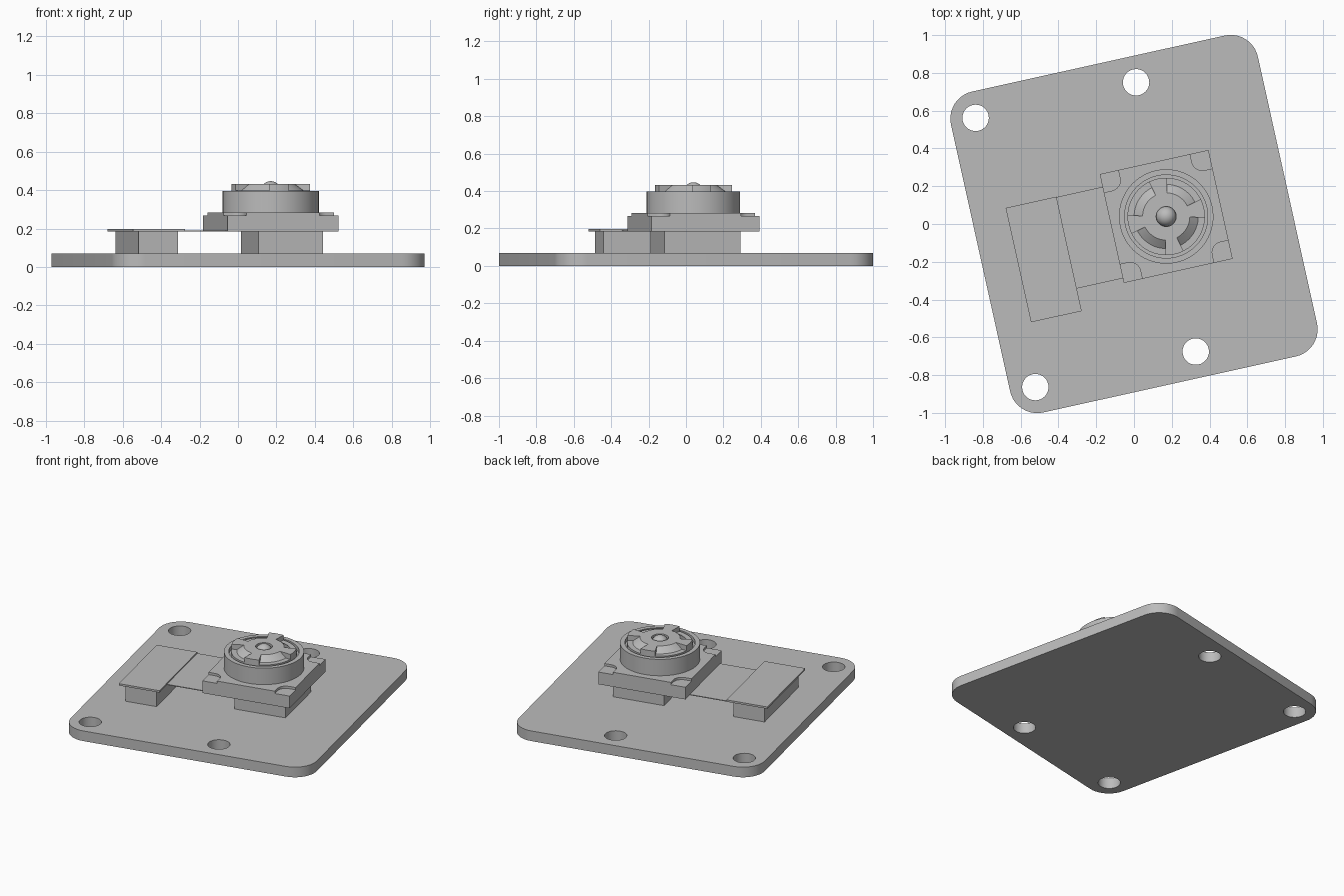
import bpy
import bmesh
from math import sin, cos, pi, radians
from mathutils import Vector

old = bpy.data.objects.get("Cube")
if old:
    bpy.data.objects.remove(old, do_unlink=True)

TURN = radians(12.5)          # whole assembly is turned about z
LENS = Vector((0.175, 0.002))  # lens axis

grey = bpy.data.materials.new("plain_grey")
grey.use_nodes = True
grey.diffuse_color = (0.5, 0.5, 0.5, 1)
grey.node_tree.nodes["Principled BSDF"].inputs["Base Color"].default_value = (0.5, 0.5, 0.5, 1)


def finish(name, bm):
    bmesh.ops.recalc_face_normals(bm, faces=bm.faces[:])
    mesh = bpy.data.meshes.new(name)
    bm.to_mesh(mesh)
    bm.free()
    mesh.materials.append(grey)
    obj = bpy.data.objects.new(name, mesh)
    obj.rotation_euler.z = TURN
    bpy.context.collection.objects.link(obj)
    mesh.shade_smooth()
    mesh.set_sharp_from_angle(angle=radians(30))
    return obj


def arc(centre, r, a0, a1, n):
    return [(centre[0] + r * cos(a0 + (a1 - a0) * i / n),
             centre[1] + r * sin(a0 + (a1 - a0) * i / n)) for i in range(n + 1)]


def circle(centre, r, n=32):
    return arc(centre, r, 0, 2 * pi, n)[:-1]


def prism(name, loops, z0, z1):
    """Solid from an outline plus optional hole loops."""
    bm = bmesh.new()
    caps = {z0: [], z1: []}
    for loop in loops:
        n = len(loop)
        low, high = ([bm.verts.new((x, y, z)) for x, y in loop] for z in (z0, z1))
        for z, ring in ((z0, low), (z1, high)):
            caps[z] += [bm.edges.new((ring[i], ring[(i + 1) % n])) for i in range(n)]
        for i in range(n):
            j = (i + 1) % n
            bm.faces.new((low[i], low[j], high[j], high[i]))
    for edges in caps.values():
        bmesh.ops.triangle_fill(bm, edges=edges, use_beauty=True, use_dissolve=False, normal=(0, 0, 1))
    return finish(name, bm)


def box(name, x0, x1, y0, y1, z0, z1):
    return prism(name, [[(x0, y0), (x1, y0), (x1, y1), (x0, y1)]], z0, z1)


def lathe(name, profile, steps=64):
    """Spin a radius/height profile about the lens axis."""
    bm = bmesh.new()
    verts = [bm.verts.new((LENS.x + r, LENS.y, z)) for r, z in profile]
    edges = [bm.edges.new(pair) for pair in zip(verts, verts[1:])]
    bmesh.ops.spin(bm, geom=verts + edges, cent=(LENS.x, LENS.y, 0), axis=(0, 0, 1),
                   angle=2 * pi, steps=steps, use_merge=False)
    bmesh.ops.remove_doubles(bm, verts=bm.verts[:], dist=0.0002)
    return finish(name, bm)


# Base plate: rounded corners and four mounting holes
W, D, R = 0.832, 0.87, 0.147
outline = []
for k, (sx, sy) in enumerate(((1, 1), (-1, 1), (-1, -1), (1, -1))):
    outline += arc((sx * (W - R), sy * (D - R)), R, k * pi / 2, (k + 1) * pi / 2, 10)
holes = [circle((x, y), 0.07) for x in (-0.697, 0.173) for y in (-0.73, 0.73)]
prism("base_plate", [outline] + holes, 0, 0.07)

# Spacer blocks, ribbon and connector board
box("connector_block", -0.61, -0.4, -0.363, 0.19, 0.07, 0.184)
box("connector_board", -0.645, -0.37, -0.39, 0.23, 0.184, 0.197)
box("flat_ribbon", -0.37, -0.12, -0.268, 0.228, 0.184, 0.189)
box("sensor_block", 0.063, 0.408, -0.208, 0.207, 0.07, 0.184)

# Square housing with a recess at each corner
H, N, F = 0.295, 0.1, 0.055
box("housing_base", LENS.x - H, LENS.x + H, LENS.y - H, LENS.y + H, 0.184, 0.268)
corner = [(H, H - N)] + arc((H - N + F, H - N + F), F, 1.5 * pi, pi, 6) + [(H - N, H)]
top = []
for k in range(4):
    c, s = cos(k * pi / 2), sin(k * pi / 2)
    top += [(LENS.x + x * c - y * s, LENS.y + x * s + y * c) for x, y in corner]
prism("housing_top", [top], 0.268, 0.284)

# Lens barrel with a sunken top
lathe("lens_barrel", [(0.25, 0.28), (0.25, 0.397), (0.22, 0.397), (0.22, 0.37), (0, 0.37)])

# Lens cap: sloped hub with a centre opening, and four flared spokes
lathe("lens_cap", [(0.205, 0.37), (0.205, 0.398), (0.17, 0.398), (0.125, 0.432),
                   (0.053, 0.432), (0.053, 0.385), (0, 0.385)])
half = radians(14)
for k in range(4):
    a = k * pi / 2
    wedge = arc(LENS, 0.205, a - half, a + half, 6) + arc(LENS, 0.124, a + half, a - half, 6)
    prism(f"cap_spoke_{k + 1}", [wedge], 0.385, 0.432)

# Domed glass in the centre
lathe("lens_glass", [(0.053 * cos(t * pi / 20), 0.394 + 0.053 * sin(t * pi / 20)) for t in range(11)], 32)
